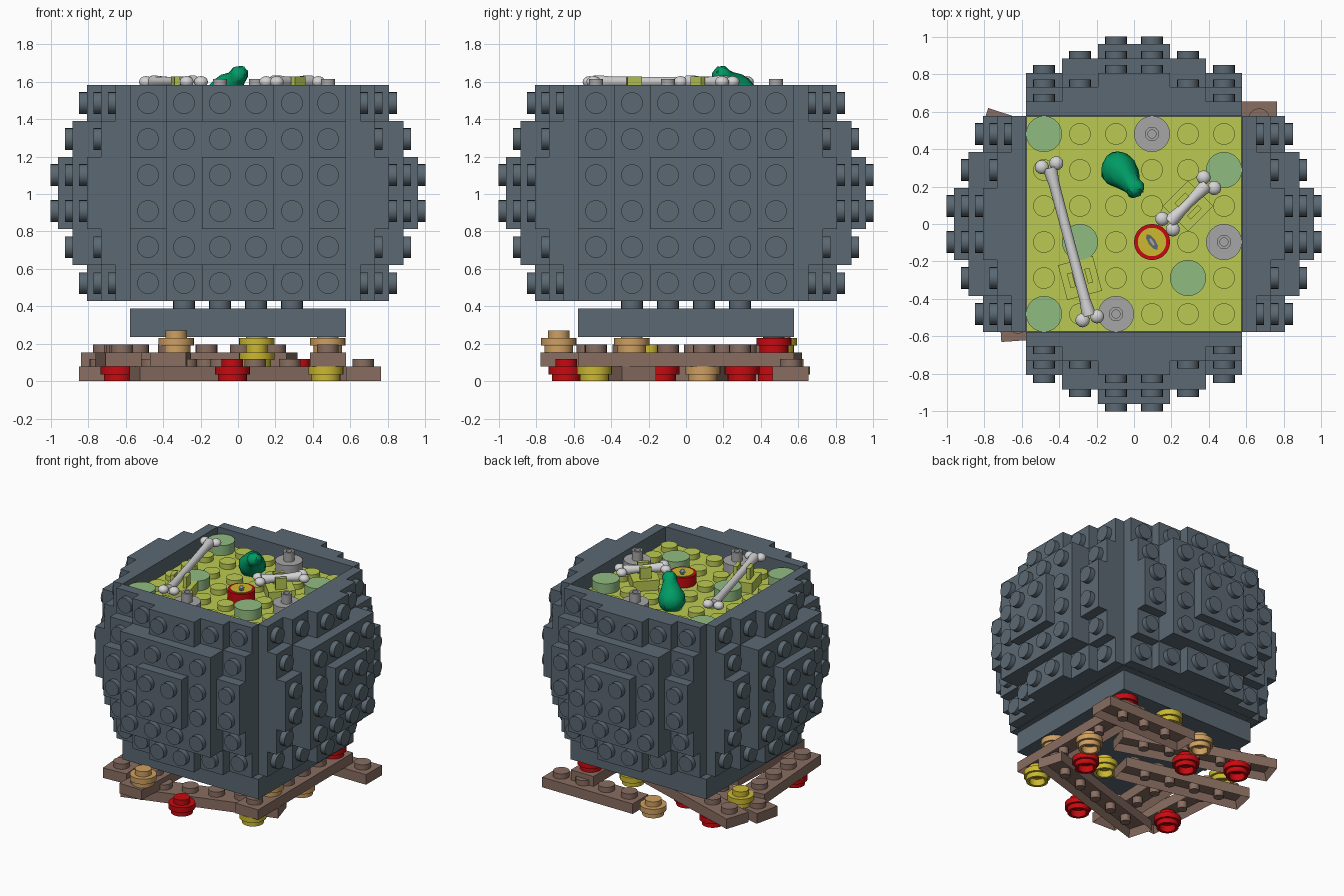
import bpy, bmesh, math, random
from mathutils import Matrix, Vector

if "Cube" in bpy.data.objects:
    bpy.data.objects.remove(bpy.data.objects["Cube"])
random.seed(4)

P = 0.1925            # stud pitch
PLATE = P * 0.4       # plate height
STUD_R, STUD_H = P * 0.3, P * 0.21
HALF = 3 * P          # half width of the pot
RIM, LIQUID, BELLY = 1.58, 1.467, 0.428


def material(name, rgb):
    m = bpy.data.materials.new(name)
    m.use_nodes = True
    m.diffuse_color = (*rgb, 1)
    m.node_tree.nodes["Principled BSDF"].inputs["Base Color"].default_value = (*rgb, 1)
    return m


slate = material("slate", (.105, .14, .17))
lime = material("lime", (.50, .59, .085))
sage = material("sage green", (.28, .50, .22))
brown = material("wood brown", (.25, .155, .12))
red = material("red", (.57, .003, .005))
yellow = material("yellow", (.60, .48, .03))
tan = material("tan", (.62, .35, .12))
grey = material("grey", (.38, .38, .38))
white = material("bone white", (.66, .66, .66))
green = material("green", (0, .33, .13))


def at(x, y, z, turn=0):
    return Matrix.Translation((x, y, z)) @ Matrix.Rotation(math.radians(turn), 4, 'Z')


def along(start, end):
    # frame whose z axis runs from start to end
    d = Vector(end) - Vector(start)
    return Matrix.Translation(start) @ d.to_track_quat('Z', 'Y').to_matrix().to_4x4()


def box(bm, lo, hi, m=Matrix()):
    lo, hi = Vector(lo), Vector(hi)
    s = Matrix.Diagonal((*(hi - lo), 1))
    return bmesh.ops.create_cube(bm, size=1, matrix=m @ Matrix.Translation((lo + hi) / 2) @ s)["verts"]


def lathe(bm, profile, m=Matrix(), n=24):
    # revolve (radius, height) points round the local z axis
    rings = []
    for r, z in profile:
        if r == 0:
            rings.append([bm.verts.new(m @ Vector((0, 0, z)))] * n)
        else:
            rings.append([bm.verts.new(m @ Vector((r * math.cos(a), r * math.sin(a), z)))
                          for a in (i * math.tau / n for i in range(n))])
    for a, b in zip(rings, rings[1:]):
        for i in range(n):
            j = (i + 1) % n
            bm.faces.new(list(dict.fromkeys((a[i], a[j], b[j], b[i]))))


def disc(bm, r, h, m, n=24):
    lathe(bm, [(0, 0), (r, 0), (r, h), (0, h)], m, n)


def finish(bm, name, mat, smooth=35):
    bmesh.ops.recalc_face_normals(bm, faces=bm.faces)
    me = bpy.data.meshes.new(name)
    bm.to_mesh(me)
    bm.free()
    ob = bpy.data.objects.new(name, me)
    bpy.context.collection.objects.link(ob)
    me.materials.append(mat)
    bpy.ops.object.select_all(action='DESELECT')
    ob.select_set(True)
    bpy.context.view_layer.objects.active = ob
    bpy.ops.object.shade_smooth_by_angle(angle=math.radians(smooth))
    return ob


CELLS = [(i - 2.5) * P for i in range(6)]

# Four stepped side panels: (half width, half height, plates) for each stack
STACKS = [(3, 3, 1), (3, 2, 2), (2, 3, 2), (3, 1, 3), (1, 3, 3), (2, 2, 4), (1, 1, 5)]
for k, side in enumerate(("front", "left", "back", "right")):
    bm = bmesh.new()
    frame = Matrix.Rotation(k * math.pi / 2, 4, 'Z') @ Matrix.Translation((0, -HALF, BELLY + HALF)) \
        @ Matrix.Rotation(math.pi / 2, 4, 'X')
    for w, h, plates in STACKS:
        box(bm, (-w * P, -h * P, 0), (w * P, h * P, plates * PLATE), frame)
    for u in CELLS:
        for v in CELLS:
            top = max(n for w, h, n in STACKS if abs(u) < w * P and abs(v) < h * P)
            disc(bm, STUD_R, STUD_H, frame @ at(u, v, top * PLATE))
    finish(bm, side + "_panel", slate)

# Pot core and foot
bm = bmesh.new()
e = HALF - .002
box(bm, (-e, -e, BELLY), (e, e, LIQUID - PLATE))
finish(bm, "pot_core", slate)
bm = bmesh.new()
box(bm, (-HALF, -HALF, .235), (HALF, HALF, .389))
for u in CELLS[1:5]:
    for v in CELLS[1:5]:
        disc(bm, STUD_R, STUD_H, at(u, v, .389))
finish(bm, "pot_foot", slate)

# Liquid with studs
bm = bmesh.new()
box(bm, (-e, -e, LIQUID - PLATE), (e, e, LIQUID))
for u in CELLS:
    for v in CELLS:
        disc(bm, STUD_R, STUD_H, at(u, v, LIQUID))
finish(bm, "liquid", lime)

# Round bubbles, grey tubes and the gauge tile on the liquid, by cell
bm = bmesh.new()
for i, j in ((0, 5), (5, 4), (1, 2), (0, 0), (4, 1)):
    disc(bm, P / 2, PLATE, at(CELLS[i], CELLS[j], LIQUID), 32)
finish(bm, "bubbles", sage)
bm = bmesh.new()
for i, j in ((3, 5), (5, 2), (2, 0)):
    lathe(bm, [(0, 0), (P / 2, 0), (P / 2, PLATE), (.038, PLATE), (.038, .148),
               (.022, .148), (.022, .08), (0, .08)], at(CELLS[i], CELLS[j], LIQUID))
finish(bm, "grey_tubes", grey)
dial = at(CELLS[3], CELLS[2], LIQUID)
bm = bmesh.new()
disc(bm, P / 2, PLATE, dial, 32)
finish(bm, "dial_body", red)
bm = bmesh.new()
disc(bm, .076, .004, dial @ at(0, 0, PLATE), 32)
finish(bm, "dial_face", yellow)
bm = bmesh.new()
disc(bm, .05, .004, dial @ at(0, 0, PLATE + .003, 125) @ Matrix.Diagonal((1, .4, 1, 1)), 8)
finish(bm, "dial_mark", slate)
bm = bmesh.new()
disc(bm, .025, .004, dial @ at(0, 0, PLATE + .006, 125) @ Matrix.Diagonal((1, .3, 1, 1)), 8)
finish(bm, "dial_glint", grey)

# Bones held by clips
BONE_Z = 1.6
for name, a, b, clip in (("long_bone", (-.45, .30), (-.24, -.49), (CELLS[1], CELLS[1])),
                         ("short_bone", (.19, .01), (.39, .21), (CELLS[4], CELLS[3]))):
    bm = bmesh.new()
    a, b = Vector((*a, BONE_Z)), Vector((*b, BONE_Z))
    d = (b - a).normalized()
    side = Vector((-d.y, d.x, 0))
    length = (b - a).length
    lathe(bm, [(0, 0), (.036, 0), (.036, .03), (.029, .09), (.027, length / 2),
               (.029, length - .09), (.036, length - .03), (.036, length), (0, length)], along(a, b), 14)
    for end, out in ((a, -d), (b, d)):
        for s in (-1, 1):
            bmesh.ops.create_uvsphere(bm, u_segments=14, v_segments=10, radius=.036,
                                      matrix=Matrix.Translation(end + side * s * .04 + out * .015)
                                      @ Matrix.Diagonal((1.05, 1.05, .85, 1)))
    finish(bm, name, white, 60)
    bm = bmesh.new()
    m = at(*clip, LIQUID, math.degrees(math.atan2(d.y, d.x)))
    box(bm, (-P / 2, -P / 2, 0), (P / 2, P / 2, PLATE), m)
    for s in (-1, 1):
        arm = m @ at(0, s * .048, PLATE)
        box(bm, (-.04, -.014, 0), (.04, .014, .085), arm)
    finish(bm, name + "_clip", lime)

# Leaning green drumstick
bm = bmesh.new()
lathe(bm, [(0, -.09), (.055, -.075), (.088, -.03), (.094, .02), (.08, .07), (.058, .12),
           (.047, .16), (.05, .185), (.03, .21), (0, .215)],
      along((-.085, .295, 1.53), (.0, .195, 1.63)), 14)
for v in bm.verts:
    v.co += Vector([random.uniform(-.007, .007) for _ in range(3)])
finish(bm, "drumstick", green, 60)


def plank(name, x, y, z, studs, turn):
    # one-stud-wide plate, hollow underneath
    bm = bmesh.new()
    h = studs * P / 2
    box(bm, (-h, -P / 2, 0), (h, P / 2, PLATE))
    bottom = [f for f in bm.faces if f.normal.z < -.9]
    bmesh.ops.inset_region(bm, faces=bottom, thickness=.036)
    bmesh.ops.translate(bm, verts=bottom[0].verts, vec=(0, 0, .052))
    for i in range(studs):
        disc(bm, STUD_R, STUD_H, at((i + .5) * P - h, 0, PLATE))
        if i:
            disc(bm, .036, .054, at(i * P - h, 0, 0), 12)
    bm.transform(at(x, y, z, turn))
    finish(bm, name, brown)


# Firewood: lower planks, then the ones lying on them
LOW, MID, HIGH = 0, PLATE, PLATE * 2
for i, spec in enumerate(((.38, .56, LOW, 4, 0), (-.36, .09, LOW, 5, -13), (0, -.42, LOW, 6, 17),
                          (.48, 0, MID, 6, 90), (-.26, .35, MID, 6, -18),
                          (-.64, -.24, MID, 4, 94), (-.36, -.39, MID, 4, 88))):
    plank(f"firewood_plank_{i + 1}", *spec)

# Ember and flame pegs between the planks
PEG = [(0, .05), (.056, .05), (.056, 0), (.077, 0), (.077, .036), (.094, .036), (.094, PLATE),
       (STUD_R, PLATE), (STUD_R, PLATE + STUD_H), (0, PLATE + STUD_H)]
for name, mat, spots in (
        ("red_embers", red, ((-.03, -.64, LOW), (-.64, -.40, LOW), (.33, -.13, LOW),
                             (-.22, .30, LOW), (-.55, .46, LOW), (.48, .47, HIGH))),
        ("yellow_flames", yellow, ((.47, -.49, LOW), (.10, -.20, MID), (.10, .50, HIGH),
                                   (-.62, .22, MID))),
        ("tan_flames", tan, ((-.12, .57, LOW), (.48, .09, LOW), (.48, -.29, HIGH),
                             (-.33, -.68, HIGH)))):
    bm = bmesh.new()
    for spot in spots:
        lathe(bm, PEG, at(*spot))
    finish(bm, name, mat)
